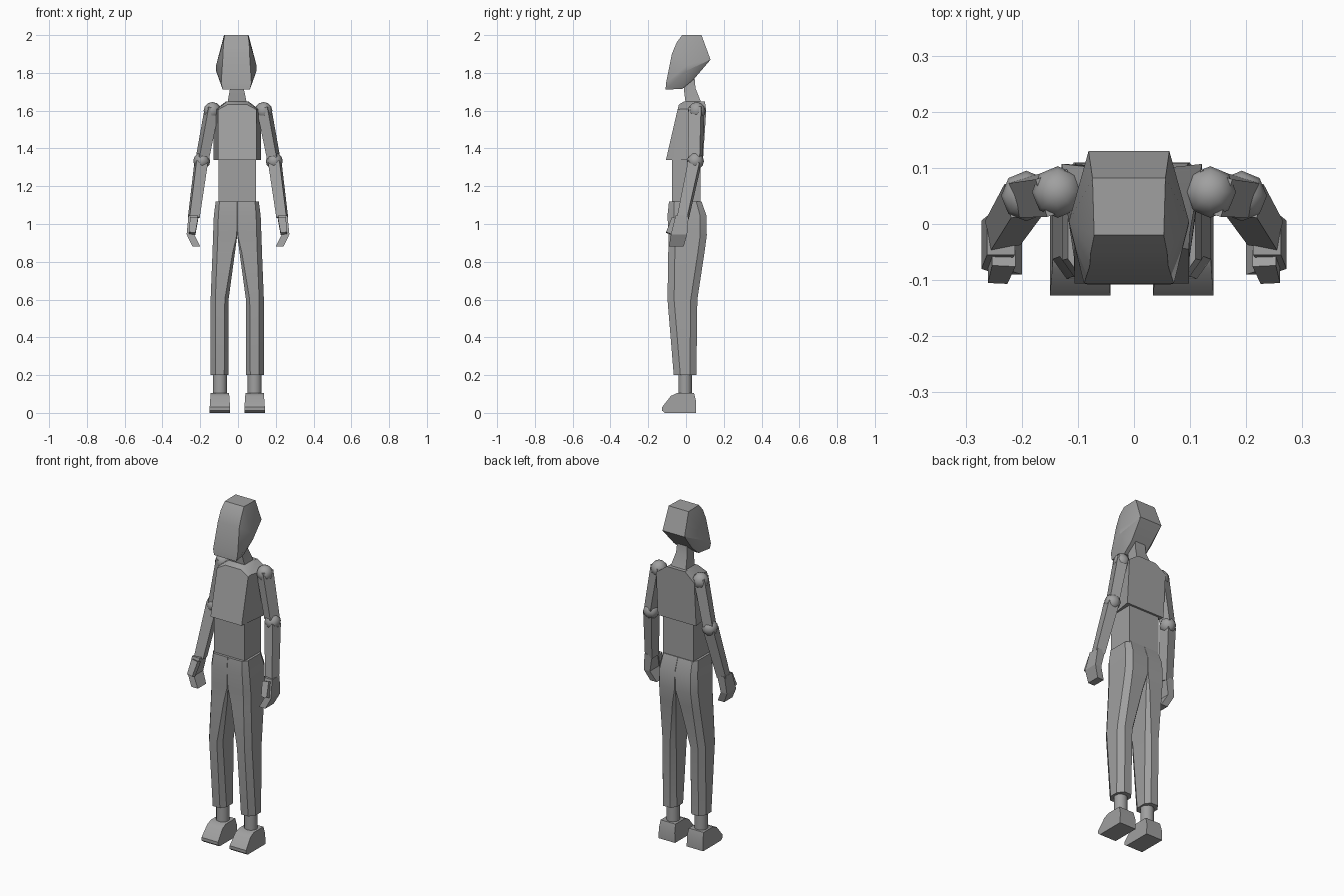
import bpy, bmesh, math
from mathutils import Vector

if "Cube" in bpy.data.objects:
    bpy.data.objects.remove(bpy.data.objects["Cube"])

grey = bpy.data.materials.new("plain_grey")
grey.diffuse_color = (0.35, 0.35, 0.35, 1)
grey.use_nodes = True
grey.node_tree.nodes["Principled BSDF"].inputs["Base Color"].default_value = grey.diffuse_color
CX = -0.004  # torso and leg centre line


def finish(name, bm, smooth=None):
    bmesh.ops.recalc_face_normals(bm, faces=bm.faces)
    me = bpy.data.meshes.new(name)
    bm.to_mesh(me)
    bm.free()
    me.materials.append(grey)
    ob = bpy.data.objects.new(name, me)
    bpy.context.collection.objects.link(ob)
    if smooth:
        bpy.ops.object.select_all(action='DESELECT')
        ob.select_set(True)
        bpy.context.view_layer.objects.active = ob
        bpy.ops.object.shade_smooth_by_angle(angle=math.radians(smooth))
    return ob


def loft(name, rings, smooth=None):
    """Skin a row of equal rings and cap both ends."""
    bm = bmesh.new()
    rows = [[bm.verts.new(p) for p in r] for r in rings]
    n = len(rows[0])
    for a, b in zip(rows, rows[1:]):
        for i in range(n):
            j = (i + 1) % n
            bm.faces.new((a[i], a[j], b[j], b[i]))
    bm.faces.new(rows[0])
    bm.faces.new(rows[-1])
    return finish(name, bm, smooth)


def hull(name, pts, smooth=None):
    bm = bmesh.new()
    for p in pts:
        bm.verts.new(p)
    bmesh.ops.convex_hull(bm, input=bm.verts)
    bmesh.ops.dissolve_limit(bm, angle_limit=0.03, verts=bm.verts, edges=bm.edges)
    return finish(name, bm, smooth)


def rect(x0, x1, y0, y1, z):
    return [(x0, y0, z), (x1, y0, z), (x1, y1, z), (x0, y1, z)]


def beam(name, a, b, size_a, size_b, yaw=0.0):
    """Box-section limb between two points, square to its axis."""
    a, b = Vector(a), Vector(b)
    d = (b - a).normalized()
    u = Vector((math.cos(yaw), math.sin(yaw), 0))
    u = (u - d * u.dot(d)).normalized()
    v = d.cross(u)
    rings = [[p + u * (sx * w / 2) + v * (sy * t / 2)
              for sx, sy in ((-1, -1), (1, -1), (1, 1), (-1, 1))]
             for p, (w, t) in ((a, size_a), (b, size_b))]
    return loft(name, rings)


def ball(name, centre, r):
    bm = bmesh.new()
    bmesh.ops.create_uvsphere(bm, u_segments=8, v_segments=6, radius=r)
    bmesh.ops.translate(bm, verts=bm.verts, vec=centre)
    return finish(name, bm, 50)


# Head: a strip of paired points with a ridge on each cheek
head = [(-0.02, 2.0, .062), (0.082, 2.0, .065), (0.13, 1.87, .072), (0.04, 1.765, .06),
        (-0.02, 1.715, .06), (-0.108, 1.712, .072), (-0.106, 1.745, .08),
        (-0.075, 1.9, .07), (-0.05, 1.96, .068)]
HX = -0.009
pts = [(HX + s * w, y, z) for y, z, w in head for s in (-1, 1)]
pts += [(HX + s * .107, y, z) for s in (-1, 1) for y, z in ((0.005, 1.84), (0.0, 1.81))]
hull("head", pts, 25)

# Neck
loft("neck", [rect(CX - .055, CX + .055, 0.0, .09, 1.62),
              rect(CX - .038, CX + .034, -.012, .05, 1.72),
              rect(CX - .034, CX + .03, -.015, .045, 1.78)], 30)


# Chest: arched outline, slanted front, wider back
def arch(w, wt, z0, z1, z2, ys):
    return [(CX - w, ys[0], z0), (CX + w, ys[0], z0), (CX + w, ys[1], z1),
            (CX + wt, ys[2], z2), (CX - wt, ys[2], z2), (CX - w, ys[1], z1)]


loft("chest", [arch(.102, .052, 1.34, 1.605, 1.632, (-.106, -.045, -.038)),
               arch(.103, .055, 1.338, 1.61, 1.648, (-.06, -.02, -.012)),
               arch(.125, .06, 1.34, 1.60, 1.648, (.09, .107, .1))], 30)

# Waist
loft("waist", [rect(CX - .1, CX + .1, -.075, .078, 1.08),
               rect(CX - .1, CX + .1, -.075, .078, 1.36)])


# Trousers: each half runs from the waistband down to the cuff
def leg_ring(s, z, xi, xo, y0, y1, bi, bo):
    p = [(xi + bi, y0), (xo - bo, y0), (xo, y0 + bo * 1.4), (xo, y1 - bo * 1.4),
         (xo - bo, y1), (xi + bi, y1), (xi, y1 - bi * 1.4), (xi, y0 + bi * 1.4)]
    return [(CX + s * x, y, z) for x, y in p]


leg = [(1.12, 0, .114, -.09, .082, .001, .02), (1.045, 0, .124, -.098, .108, .001, .024),
       (.94, 0, .128, -.093, .11, .003, .025), (.85, .012, .131, -.094, .098, .012, .025),
       (.6, .046, .141, -.098, .06, .02, .025), (.2, .047, .141, -.065, .055, .022, .025)]
shoe = [(-.127, .03), (-.127, .012), (-.112, 0), (.054, 0), (.054, .06),
        (.042, .105), (-.047, .105), (-.08, .09)]

for s, side in ((-1, "right"), (1, "left")):
    loft(side + "_trouser_leg", [leg_ring(s, *r) for r in leg], 30)

    # Ankle
    loft(side + "_ankle", [[(CX + s * .092 + .037 * math.cos(t * math.pi / 6),
                             -.005 + .036 * math.sin(t * math.pi / 6), z)
                            for t in range(12)] for z in (.09, .22)], 40)

    # Shoe, slightly narrower at the top
    loft(side + "_shoe", [[(CX + s * (.092 + k * (.054 - .07 * max(z - .03, 0))), y, z)
                           for y, z in shoe] for k in (-1, 1)], 30)

    # Arm
    ball(side + "_shoulder", (s * .136, .057, 1.6), .046)
    ball(side + "_elbow", (s * .192, .05, 1.333), .045)
    beam(side + "_upper_arm", (s * .137, .055, 1.615), (s * .188, .05, 1.35),
         (.06, .07), (.054, .064), -s * .3)
    beam(side + "_forearm", (s * .195, .046, 1.325), (s * .234, -.016, 1.035),
         (.062, .062), (.054, .054), -s * .2)

    # Hand: palm, inward curled fingers and thumb
    loft(side + "_hand", [rect(s * .262, s * .212, -.055, .014, 1.045),
                          rect(s * .272, s * .232, -.08, .006, .945),
                          rect(s * .242, s * .2, -.09, -.012, .882)])
    beam(side + "_thumb", (s * .232, -.06, 1.03), (s * .243, -.092, .95),
         (.042, .032), (.035, .03))
